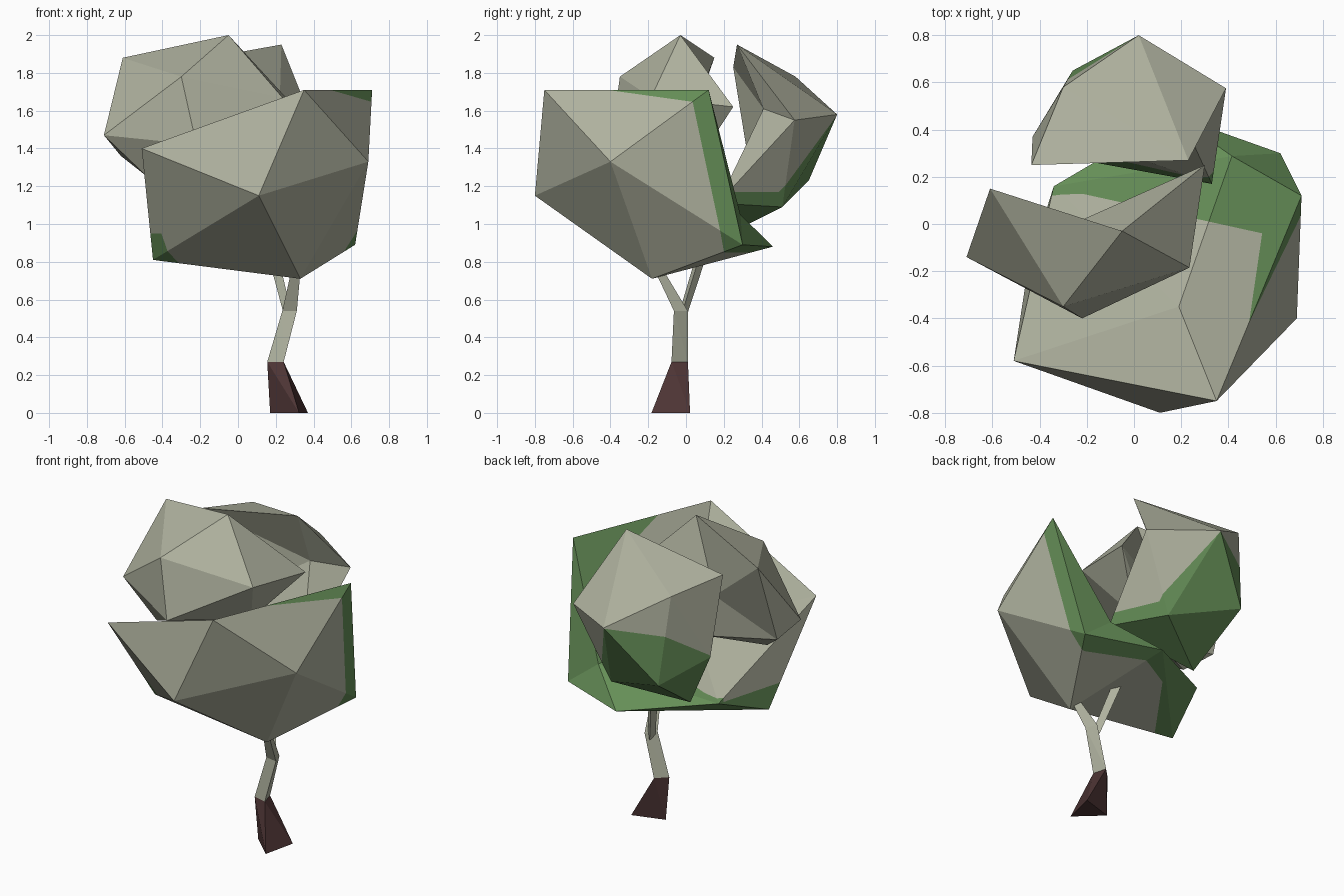
import bpy
import bmesh
import math
from mathutils import Vector

default_cube = bpy.data.objects.get("Cube")
if default_cube:
    bpy.data.objects.remove(default_cube, do_unlink=True)


def make_material(name, colour):
    material = bpy.data.materials.new(name)
    material.use_nodes = True
    rgba = (*colour, 1.0)
    material.diffuse_color = rgba
    shader = material.node_tree.nodes["Principled BSDF"]
    shader.inputs["Base Color"].default_value = rgba
    shader.inputs["Roughness"].default_value = 0.9
    return material


pale_leaf = make_material("pale grey leaf", (0.435, 0.45, 0.35))
green_leaf = make_material("green leaf", (0.13, 0.27, 0.095))
pale_bark = make_material("pale bark", (0.435, 0.45, 0.35))
dark_bark = make_material("dark red bark", (0.075, 0.035, 0.035))


def finish(name, bm, materials):
    """Turn a bmesh into a flat shaded object."""
    bmesh.ops.recalc_face_normals(bm, faces=bm.faces[:])
    mesh = bpy.data.meshes.new(name)
    bm.to_mesh(mesh)
    bm.free()
    for material in materials:
        mesh.materials.append(material)
    obj = bpy.data.objects.new(name, mesh)
    bpy.context.collection.objects.link(obj)
    return obj


def leaf_clump(name, top, upper, lower, bottom, green_zones=()):
    """Bent icosahedron: two poles and two rings of five corners.
    A green zone is a list of planes (normal, offset); faces beyond all
    the planes of any one zone are green."""
    bm = bmesh.new()
    pole_a, pole_b = bm.verts.new(top), bm.verts.new(bottom)
    ring_a = [bm.verts.new(p) for p in upper]
    ring_b = [bm.verts.new(p) for p in lower]
    count = len(ring_a)
    for i in range(count):
        j = (i + 1) % count
        bm.faces.new((pole_a, ring_a[i], ring_a[j]))
        bm.faces.new((ring_a[i], ring_b[i], ring_a[j]))
        bm.faces.new((ring_a[j], ring_b[i], ring_b[j]))
        bm.faces.new((pole_b, ring_b[j], ring_b[i]))

    # Cut the faces along the colour borders
    for zone in green_zones:
        for normal, offset in zone:
            n = Vector(normal)
            bmesh.ops.bisect_plane(
                bm, geom=bm.verts[:] + bm.edges[:] + bm.faces[:],
                plane_co=n * (offset / n.length_squared), plane_no=n)
    for face in bm.faces:
        centre = face.calc_center_median()
        face.material_index = int(any(
            all(centre.dot(Vector(n)) > offset for n, offset in zone)
            for zone in green_zones))
    return finish(name, bm, [pale_leaf, green_leaf])


def limb(name, path, material):
    """Three sided limb lofted along (centre, radius, twist) stations."""
    bm = bmesh.new()
    rings = []
    for centre, radius, twist in path:
        ring = []
        for corner in range(3):
            a = math.radians(170 + 120 * corner + twist)
            offset = Vector((math.cos(a), math.sin(a), 0)) * radius
            ring.append(bm.verts.new(Vector(centre) + offset))
        rings.append(ring)
    for low, high in zip(rings, rings[1:]):
        for i in range(len(low)):
            j = (i + 1) % len(low)
            bm.faces.new((low[i], low[j], high[i]))
            bm.faces.new((low[j], high[j], high[i]))
    bm.faces.new(rings[0][::-1])
    bm.faces.new(rings[-1])
    return finish(name, bm, [material])


# Trunk: flared dark foot, leaning stem, two branches
foot_top = ((0.205, -0.04, 0.27), 0.052, 25)
fork = ((0.277, -0.035, 0.54), 0.045, 30)
limb("trunk_foot", [((0.288, -0.067, 0), 0.121, -3), foot_top], dark_bark)
limb("trunk_stem", [foot_top, fork, ((0.31, -0.15, 0.76), 0.028, 30)],
     pale_bark)
limb("back_branch", [((0.265, -0.025, 0.5), 0.026, 60),
                     ((0.17, 0.09, 0.87), 0.033, 60)], pale_bark)

# Large hollow clump at the front, open towards the top and back
leaf_clump(
    "front_leaf_clump",
    top=(0.35, -0.75, 1.71),
    upper=[(-0.51, -0.58, 1.4), (0.11, -0.8, 1.15), (0.69, -0.4, 1.33),
           (0.71, 0.12, 1.71), (0.19, -0.35, 1.12)],
    lower=[(-0.45, -0.19, 0.81), (0.33, -0.18, 0.71), (0.62, 0.3, 0.89),
           (0.415, 0.288, 1.05), (-0.34, 0.16, 0.95)],
    bottom=(0.17, 0.46, 0.88),
    green_zones=[
        # back rim, sides of the opening
        [((-0.06, 1, 0.22), 0.355), ((0, 0, 1), 0.85)],
        [((-0.61, 0.38, 0.6), 0.57), ((1, 0, 0), 0.4)],
        # floor of the hollow
        [((0.22, 1, 0), 0.08), ((-1, 0, 0), -0.6), ((-1, 0, 1), 0.5),
         ((0, 0, 1), 0.9)],
        [((-0.4, 1, 0), 0.27), ((0, 0, 1), 0.9)],
        # low corner
        [((-0.82, 0.57, 0), 0.15), ((0, 0, -1), -0.95)],
    ])

# Raised clump resting over the hollow
leaf_clump(
    "upper_leaf_clump",
    top=(-0.05, -0.03, 2),
    upper=[(-0.61, 0.15, 1.88), (-0.3, -0.35, 1.78), (0.235, -0.185, 1.67),
           (0.3, 0.25, 1.62), (-0.215, 0.02, 1.55)],
    lower=[(-0.71, -0.14, 1.47), (-0.22, -0.4, 1.42), (0.05, 0.06, 1.33),
           (-0.15, 0, 1.27), (-0.62, -0.03, 1.36)],
    bottom=(-0.48, -0.13, 1.25))

# Back clump with a green underside
leaf_clump(
    "back_leaf_clump",
    top=(0.02, 0.8, 1.58),
    upper=[(0.23, 0.27, 1.95), (0.39, 0.575, 1.55), (0.17, 0.51, 1.09),
           (-0.26, 0.65, 1.23), (-0.3, 0.58, 1.78)],
    lower=[(0.22, 0.41, 1.61), (0.33, 0.17, 1.11), (-0.22, 0.27, 0.97),
           (-0.43, 0.37, 1.35), (-0.435, 0.25, 1.83)],
    bottom=(-0.1, 0.32, 1.4),
    green_zones=[
        [((-0.48, 1, -1), -0.785)],
        [((0, 0, -1), -1.17)],
    ])
